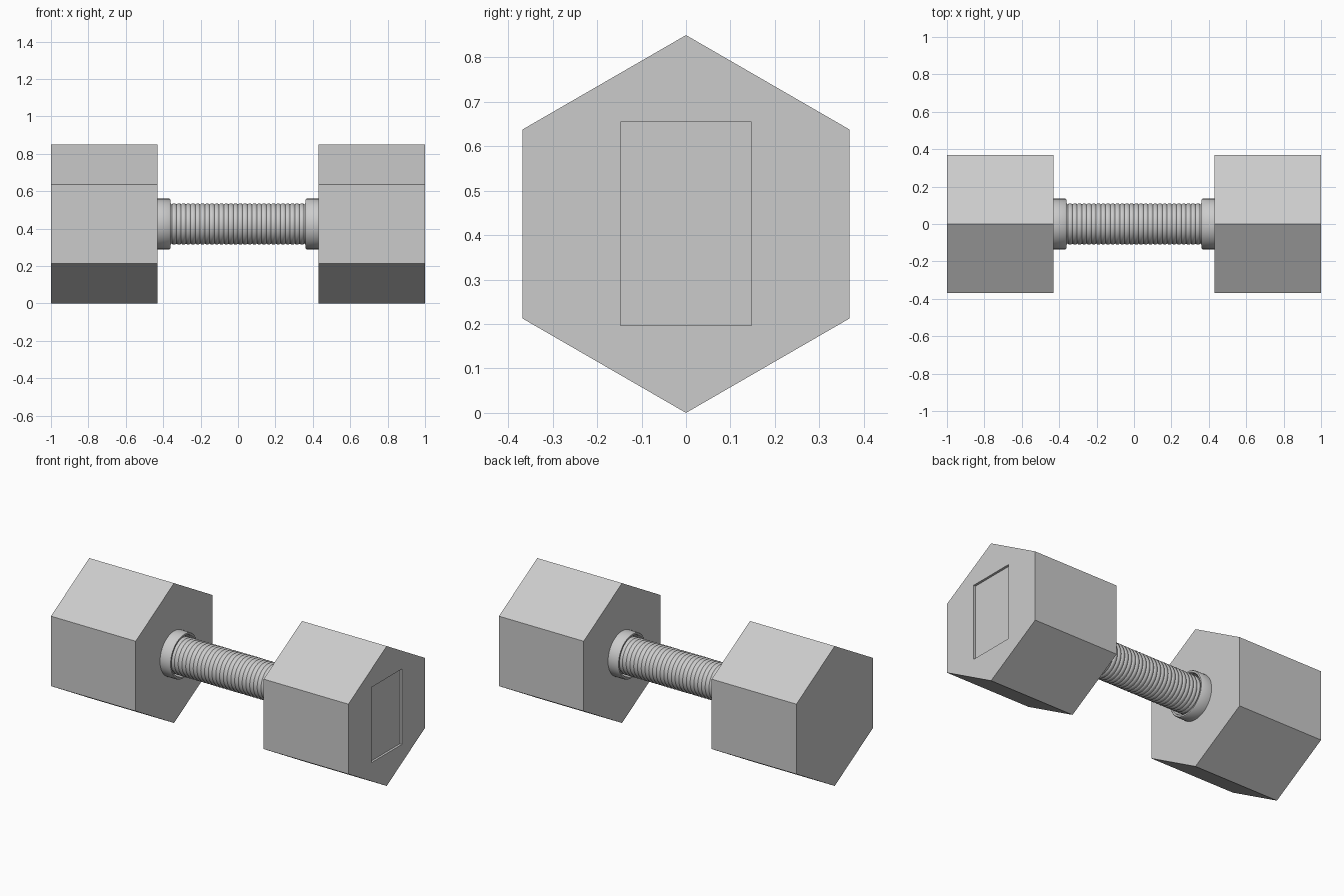
import bpy, bmesh, math

if "Cube" in bpy.data.objects:
    bpy.data.objects.remove(bpy.data.objects["Cube"])

CZ = 0.425          # height of the bar axis
HEX_R = 0.425       # hexagon corner radius
IN_X, OUT_X = 0.43, 1.0


def finish(name, bm, smooth=False):
    bmesh.ops.recalc_face_normals(bm, faces=bm.faces[:])
    mesh = bpy.data.meshes.new(name)
    bm.to_mesh(mesh)
    bm.free()
    obj = bpy.data.objects.new(name, mesh)
    bpy.context.collection.objects.link(obj)
    if smooth:
        bpy.ops.object.select_all(action='DESELECT')
        obj.select_set(True)
        bpy.context.view_layer.objects.active = obj
        bpy.ops.object.shade_smooth_by_angle(angle=math.radians(40))
    return obj


def lathe(name, profile, sides, smooth=False, closed=False, caps=True):
    """Revolve (x, radius) points around the bar axis."""
    bm = bmesh.new()
    rings = []
    for x, r in profile:
        angles = [2 * math.pi * i / sides for i in range(sides)]
        rings.append([bm.verts.new((x, r * math.sin(a), CZ + r * math.cos(a)))
                      for a in angles])
    pairs = list(zip(rings, rings[1:]))
    if closed:
        pairs.append((rings[-1], rings[0]))
    for a, b in pairs:
        for i in range(sides):
            j = (i + 1) % sides
            bm.faces.new((a[i], a[j], b[j], b[i]))
    if caps and not closed:
        bm.faces.new(rings[0])
        bm.faces.new(rings[-1])
    return finish(name, bm, smooth)


# Heads and hollow collars on both ends
heads = {}
for side, s in (("left", -1), ("right", 1)):
    heads[s] = lathe(side + "_head", [(s * IN_X, HEX_R), (s * OUT_X, HEX_R)], 6)
    collar = [(0.43, 0.135), (0.367, 0.135), (0.362, 0.131),
              (0.362, 0.122), (0.367, 0.118), (0.43, 0.118)]
    lathe(side + "_collar", [(s * x, r) for x, r in collar], 48,
          smooth=True, closed=True)

# Ridged grip
ridges = 34
step = 2 * IN_X / ridges
grip = []
for i in range(ridges):
    x = -IN_X + i * step
    grip += [(x, 0.105), (x + step * 0.25, 0.109),
             (x + step * 0.5, 0.110), (x + step * 0.75, 0.109)]
grip.append((IN_X, 0.105))
lathe("grip", grip, 48, smooth=True)

# Shallow rectangular panel sunk into the right head's outer face
bm = bmesh.new()
bmesh.ops.create_cube(bm, size=1.0)
bmesh.ops.scale(bm, vec=(0.2, 0.294, 0.458), verts=bm.verts[:])
bmesh.ops.translate(bm, vec=(OUT_X - 0.014 + 0.1, 0, 0.426), verts=bm.verts[:])
cutter = finish("panel_cutter", bm)
cutter.hide_render = True

head = heads[1]
mod = head.modifiers.new("panel_recess", 'BOOLEAN')
mod.operation = 'DIFFERENCE'
mod.solver = 'EXACT'
mod.object = cutter
bpy.context.view_layer.objects.active = head
bpy.ops.object.modifier_apply(modifier=mod.name)
bpy.data.objects.remove(cutter, do_unlink=True)
